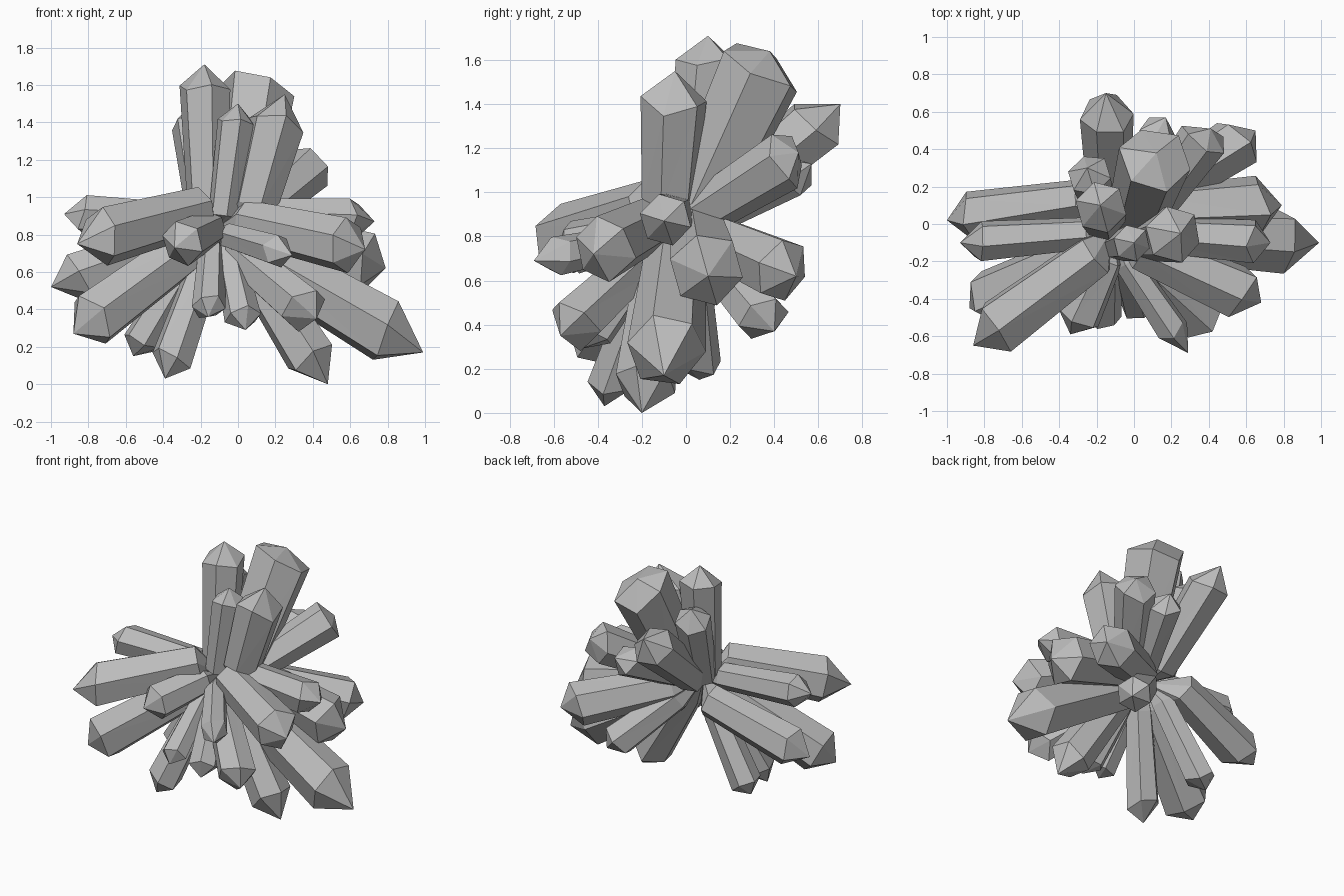
import bpy, bmesh, math, random
from mathutils import Vector

random.seed(4)
if "Cube" in bpy.data.objects:
    bpy.data.objects.remove(bpy.data.objects["Cube"], do_unlink=True)

stone = bpy.data.materials.new("grey_crystal")
stone.use_nodes = True
stone.diffuse_color = (0.5, 0.5, 0.5, 1)
stone.node_tree.nodes["Principled BSDF"].inputs["Base Color"].default_value = (0.5, 0.5, 0.5, 1)

CORE = Vector((-0.12, -0.03, 0.83))


def crystal(name, base, tip, radius, point=0.9, sides=6, turn=0.0):
    """Tapered prism rooted in the core, widening from base to a faceted point."""
    base, tip = Vector(base), Vector(tip)
    axis = (tip - base).normalized()
    u = axis.orthogonal().normalized()
    v = axis.cross(u)
    shoulder = tip - axis * radius * point
    bm = bmesh.new()
    rings = []
    for centre, r, jitter in ((base, radius * 0.8, 0), (shoulder, radius, 0.25)):
        ring = []
        for i in range(sides):
            a = math.tau * i / sides + turn
            slide = axis * radius * random.uniform(-jitter, jitter)
            ring.append(bm.verts.new(centre + (u * math.cos(a) + v * math.sin(a)) * r + slide))
        rings.append(ring)
    root, apex = bm.verts.new(CORE), bm.verts.new(tip)
    low, high = rings
    for i in range(sides):
        j = (i + 1) % sides
        bm.faces.new((root, low[j], low[i]))
        bm.faces.new((low[i], low[j], high[j]))
        bm.faces.new((low[i], high[j], high[i]))
        bm.faces.new((high[i], high[j], apex))
    bmesh.ops.recalc_face_normals(bm, faces=bm.faces)
    mesh = bpy.data.meshes.new(name)
    bm.to_mesh(mesh)
    bm.free()
    mesh.materials.append(stone)
    bpy.context.collection.objects.link(bpy.data.objects.new(name, mesh))


# Upright crystals
crystal("tall_crystal", (-0.16, 0.02, 0.92), (-0.18, 0.1, 1.71), 0.14)
crystal("tall_side_crystal", (-0.18, 0.07, 0.9), (-0.25, 0.3, 1.49), 0.12)
crystal("broad_top_crystal", (0.02, 0.06, 0.95), (0.12, 0.38, 1.64), 0.2, 0.42)
crystal("upper_left_crystal", (0.09, -0.08, 0.95), (0.25, -0.05, 1.55), 0.155)
crystal("upper_front_crystal", (-0.08, -0.12, 0.9), (0.0, -0.1, 1.5), 0.1)
crystal("upper_back_crystal", (-0.13, 0.1, 0.9), (-0.15, 0.7, 1.4), 0.145, 1.0)
crystal("upper_back_left_crystal", (0.1, 0.08, 0.91), (0.41, 0.51, 1.18), 0.135, 0.6, 6, 0.5)
crystal("middle_back_crystal", (-0.02, 0.1, 0.88), (0.17, 0.57, 1.13), 0.11)

# Right side crystals
crystal("small_right_crystal", (-0.26, -0.05, 0.88), (-0.93, -0.1, 0.91), 0.11)
crystal("long_right_crystal", (-0.28, 0.13, 0.78), (-1.0, 0.02, 0.52), 0.14, 1.1)
crystal("broad_right_crystal", (-0.2, -0.16, 0.93), (-0.86, -0.65, 0.75), 0.16, 1.0)
crystal("low_right_crystal", (-0.23, -0.14, 0.75), (-0.88, -0.45, 0.27), 0.16, 1.0)

# Front crystals
crystal("short_front_crystal", (-0.15, -0.18, 0.83), (-0.34, -0.59, 0.73), 0.125)
crystal("slim_front_crystal", (-0.04, -0.2, 0.79), (0.29, -0.69, 0.69), 0.09, 1.6)
crystal("low_front_crystal", (-0.01, -0.18, 0.71), (0.42, -0.57, 0.35), 0.13, 0.8)
crystal("small_front_crystal", (-0.14, -0.2, 0.71), (-0.16, -0.55, 0.36), 0.09)
crystal("centre_front_crystal", (-0.05, -0.18, 0.7), (0.04, -0.48, 0.29), 0.1)

# Left side crystals
crystal("broad_left_crystal", (0.03, -0.13, 0.87), (0.68, -0.42, 0.72), 0.15, 0.8)
crystal("small_left_crystal", (0.03, -0.05, 0.9), (0.73, -0.1, 0.87), 0.12)
crystal("large_left_crystal", (0.1, -0.05, 0.69), (0.99, -0.1, 0.17), 0.18, 1.3)
crystal("back_left_crystal", (0.05, 0.06, 0.82), (0.79, 0.1, 0.62), 0.17, 0.8)
crystal("far_back_left_crystal", (0.03, 0.1, 0.8), (0.65, 0.5, 0.62), 0.15, 0.8)

# Downward crystals
crystal("bottom_left_crystal", (0.06, -0.12, 0.66), (0.48, -0.2, 0.0), 0.14, 1.2)
crystal("bottom_right_crystal", (-0.16, -0.14, 0.68), (-0.39, -0.37, 0.03), 0.115, 1.0)
crystal("bottom_back_crystal", (-0.23, 0.02, 0.7), (-0.56, 0.06, 0.15), 0.105)
crystal("low_back_crystal", (0.0, 0.1, 0.72), (0.35, 0.4, 0.37), 0.12, 0.8)
